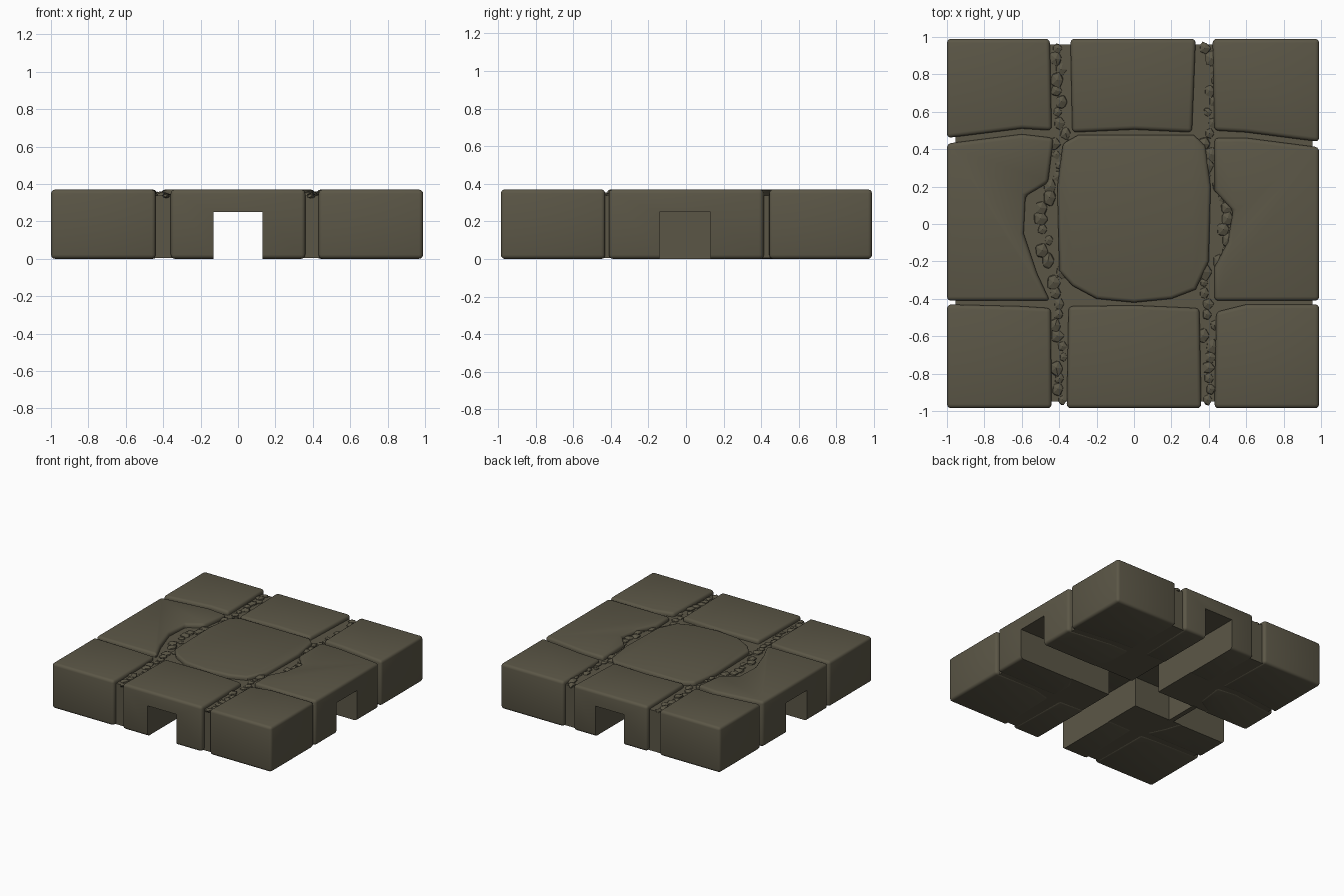
import bpy, bmesh, math, random

if "Cube" in bpy.data.objects:
    bpy.data.objects.remove(bpy.data.objects["Cube"])
random.seed(4)

stone = bpy.data.materials.new("dark olive stone")
stone.diffuse_color = (0.105, 0.094, 0.062, 1)
stone.use_nodes = True
stone.node_tree.nodes["Principled BSDF"].inputs["Base Color"].default_value = stone.diffuse_color


def finish(name, bm):
    me = bpy.data.meshes.new(name)
    bmesh.ops.recalc_face_normals(bm, faces=bm.faces)
    bm.to_mesh(me)
    bm.free()
    me.materials.append(stone)
    ob = bpy.data.objects.new(name, me)
    bpy.context.collection.objects.link(ob)
    return ob


def prism(name, pts, z0, z1):
    bm = bmesh.new()
    base = bm.faces.new([bm.verts.new((x, y, z0)) for x, y in pts])
    top = bmesh.ops.extrude_face_region(bm, geom=[base])["geom"]
    for v in top:
        if isinstance(v, bmesh.types.BMVert):
            v.co.z = z1
    return finish(name, bm)


def rect(x0, x1, y0, y1):
    return [(x0, y0), (x1, y0), (x1, y1), (x0, y1)]


# Cutters for the crossing tunnels, open at the bottom
tunnels = []
for name, pts in (("tunnel_cutter_y", rect(-.13, .13, -1.2, 1.2)),
                  ("tunnel_cutter_x", rect(-1.2, 1.2, -.14, .13))):
    c = prism(name, pts, -.1, .25)
    c.hide_render = True
    c.display_type = 'WIRE'
    tunnels.append(c)


def carve(ob, bevel, cut=True):
    if bevel:
        b = ob.modifiers.new("worn edges", 'BEVEL')
        b.width, b.segments, b.limit_method = bevel, 3, 'ANGLE'
        b.angle_limit = math.radians(50)
    if cut:
        for c in tunnels:
            m = ob.modifiers.new("tunnel", 'BOOLEAN')
            m.operation, m.object, m.solver = 'DIFFERENCE', c, 'EXACT'
    bpy.ops.object.select_all(action='DESELECT')
    ob.select_set(True)
    bpy.context.view_layer.objects.active = ob
    for m in list(ob.modifiers):
        bpy.ops.object.modifier_apply(modifier=m.name)
    bpy.ops.object.shade_smooth_by_angle(angle=math.radians(40))


# Mortar bed behind and below the stones
carve(prism("mortar_bed", rect(-.955, .955, -.95, .96), .004, .338), 0)

# Nine worn blocks
F, B = -.985, .99
blocks = {
    "front_left_block": [(-1, F), (-.44, F), (-.445, -.45), (-.6, -.44), (-1, -.43)],
    "front_middle_block": [(-.36, F), (.36, F), (.35, -.45), (0, -.435), (-.35, -.44)],
    "front_right_block": [(.43, F), (.99, F), (.99, -.43), (.6, -.43), (.44, -.47)],
    "left_block": [(-1, -.41), (-.45, -.41), (-.52, -.26), (-.59, -.05), (-.58, .15),
                   (-.46, .22), (-.43, .46), (-.6, .48), (-1, .43)],
    "right_block": [(.43, -.41), (.99, -.41), (.99, .41), (.6, .46), (.43, .46),
                    (.43, .18), (.53, .07), (.5, -.1), (.43, -.23)],
    "back_left_block": [(-1, .46), (-.6, .51), (-.44, .50), (-.45, B), (-1, B)],
    "back_middle_block": [(-.33, .49), (0, .505), (.31, .49), (.33, B), (-.34, B)],
    "back_right_block": [(.43, .5), (.6, .49), (.99, .44), (.99, B), (.42, B)],
}
for name, pts in blocks.items():
    carve(prism(name, pts, 0, .37), .022)

# Central paving stone with a rounded front
centre = [(-.40, -.25), (-.33, -.33), (-.2, -.40), (0, -.42), (.2, -.40), (.33, -.35),
          (.40, -.2), (.41, .2), (.38, .42), (.32, .475), (-.3, .475), (-.38, .43), (-.41, .2)]
carve(prism("centre_stone", centre, .25, .37), .02, False)

# Wall closing the left side tunnel
prism("tunnel_end_wall", rect(-.5, -.46, -.15, .14), .0, .27)

# Rubble packed in the two long joints
bm = bmesh.new()
for side in (-1, 1):
    for i in range(34):
        y = -.94 + i * 1.88 / 33
        wide = .48 if -.2 < y < .2 else .40
        x = side * (wide + random.uniform(-.035, .035))
        r = random.uniform(.022, .042)
        new = bmesh.ops.create_icosphere(bm, subdivisions=1, radius=r)["verts"]
        for v in new:
            v.co.x = v.co.x * random.uniform(.8, 1.2) + x
            v.co.y = v.co.y * random.uniform(.9, 1.4) + y
            v.co.z = v.co.z * .6 + .336
finish("joint_rubble", bm)
